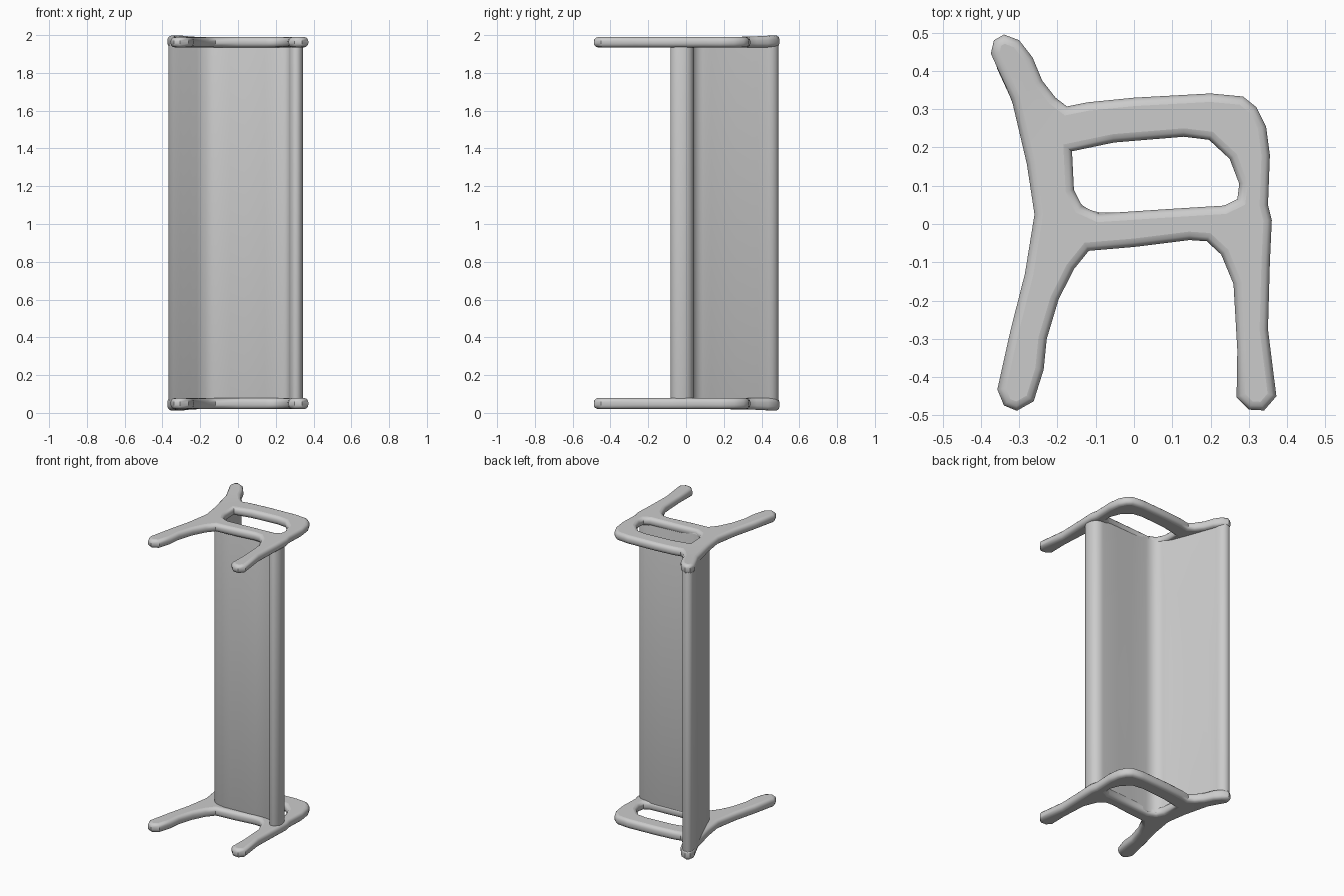
import bpy
import math

if "Cube" in bpy.data.objects:
    bpy.data.objects.remove(bpy.data.objects["Cube"])

grey = bpy.data.materials.new("plain grey")
grey.diffuse_color = (0.6, 0.6, 0.6, 1)
grey.use_nodes = True
grey.node_tree.nodes["Principled BSDF"].inputs["Base Color"].default_value = grey.diffuse_color


def slab(name, outlines, z0, z1, rim, handle):
    """Rounded-edge plate: closed outlines in the ground plane, spanning z0 to z1."""
    curve = bpy.data.curves.new(name, 'CURVE')
    curve.dimensions = '2D'
    curve.fill_mode = 'BOTH'
    curve.bevel_depth = rim
    curve.offset = -rim
    curve.bevel_resolution = 2
    curve.extrude = (z1 - z0) / 2 - rim
    curve.resolution_u = 3 if handle == 'AUTO' else 1
    for pts in outlines:
        s = curve.splines.new('BEZIER')
        s.bezier_points.add(len(pts) - 1)
        s.use_cyclic_u = True
        for bp, (x, y) in zip(s.bezier_points, pts):
            bp.co = (x, y, 0)
            bp.handle_left_type = bp.handle_right_type = handle
    ob = bpy.data.objects.new(name, curve)
    bpy.context.collection.objects.link(ob)
    ob.location.z = (z0 + z1) / 2
    bpy.ops.object.select_all(action='DESELECT')
    ob.select_set(True)
    bpy.context.view_layer.objects.active = ob
    bpy.ops.object.convert(target='MESH')
    ob = bpy.context.object
    ob.name = name
    ob.data.materials.clear()
    ob.data.materials.append(grey)
    bpy.ops.object.shade_smooth_by_angle(angle=math.radians(40))
    return ob


# End frame outline: back post, armrest, front leg, seat rail, back leg
frame = [
    (-.34, .495), (-.30, .48), (-.265, .435), (-.24, .375), (-.205, .33), (-.175, .307),
    (-.12, .318), (0, .33), (.2, .341), (.285, .333), (.32, .305), (.345, .255),
    (.355, .18), (.35, .05), (.36, .01), (.355, -.1), (.35, -.275), (.372, -.45),
    (.34, -.487), (.30, -.485), (.268, -.453), (.27, -.33), (.26, -.157), (.228, -.08),
    (.19, -.045), (.145, -.042), (0, -.06), (-.118, -.07), (-.157, -.118), (-.197, -.197),
    (-.228, -.30), (-.236, -.38), (-.262, -.463), (-.306, -.488), (-.34, -.474),
    (-.357, -.432), (-.322, -.275), (-.285, -.13), (-.26, .025), (-.28, .157),
    (-.32, .327), (-.374, .445), (-.366, .48)]
# Opening under the armrest
opening = [
    (-.162, .19), (-.052, .213), (.13, .228), (.196, .22), (.25, .17), (.275, .105),
    (.27, .065), (.235, .048), (.105, .04), (-.092, .027), (-.136, .047), (-.157, .09)]

for name, z0, z1, out in (("lower_end_frame", .02, .079, -1),
                          ("upper_end_frame", 1.935, 1.99, 1)):
    ob = slab(name, [frame, opening], z0, z1, .022, 'VECTOR')
    # the tip of the back post swells slightly outward
    for v in ob.data.vertices:
        if v.co.y > .3 and v.co.x < -.18 and v.co.z * out > 0:
            v.co.z += out * (v.co.y - .3) * .05

# Seat with a rolled front lip, curving up into the leaning backrest
panel = [
    (.345, -.02), (.333, .018), (.305, .038), (.27, .042), (.1, .036), (-.05, .03),
    (-.11, .035), (-.145, .06), (-.165, .105), (-.2, .19), (-.245, .31), (-.285, .42),
    (-.305, .473), (-.34, .489), (-.363, .475), (-.367, .445), (-.325, .335),
    (-.27, .2), (-.225, .09), (-.2, .035), (-.165, -.005), (-.12, -.025), (0, -.025),
    (.1, -.02), (.22, -.014), (.265, -.03), (.28, -.065), (.305, -.082), (.333, -.068)]
slab("seat_and_backrest", [panel], .035, 1.97, .008, 'AUTO')
